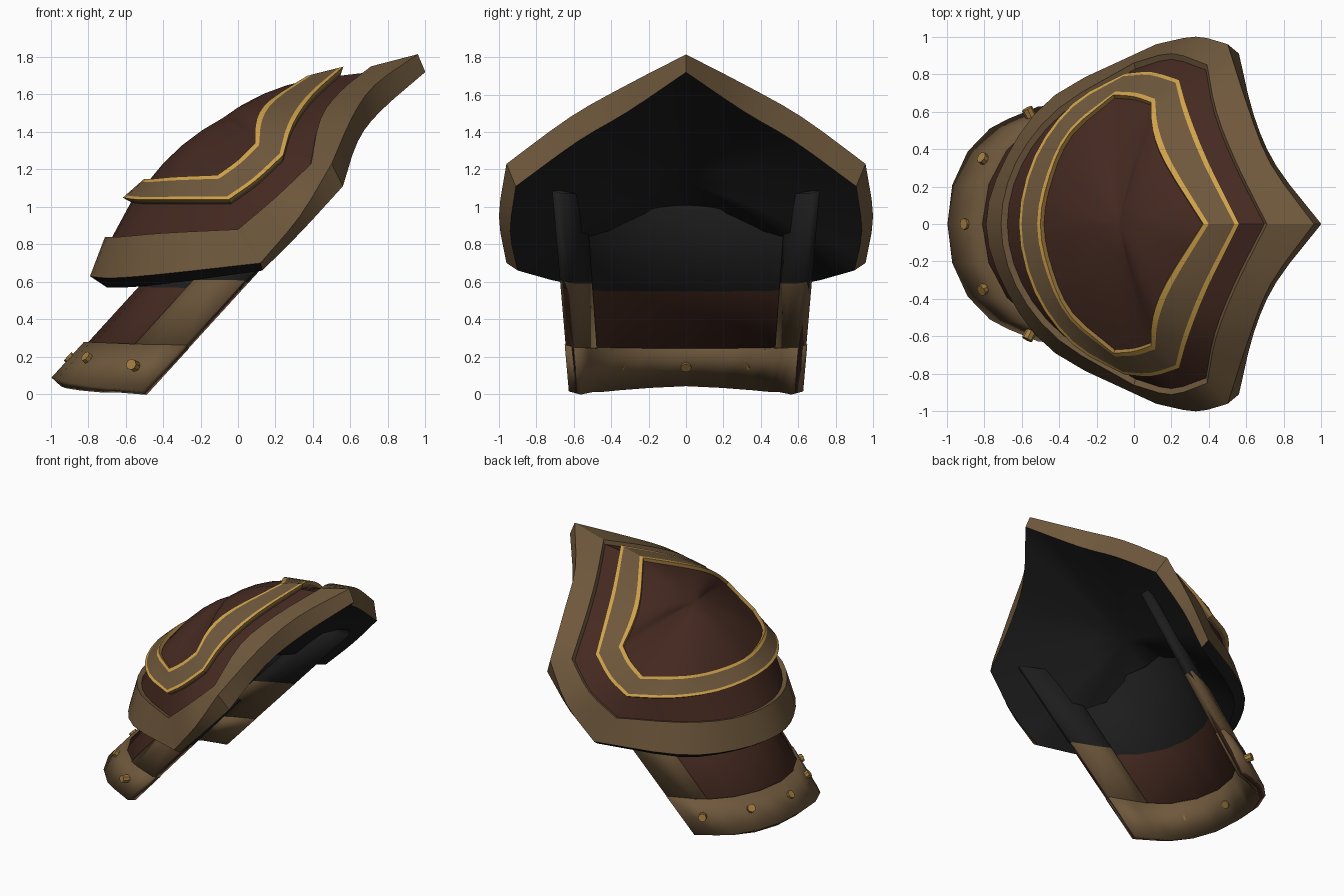
import bpy, bmesh, math
from mathutils import Vector as V

if "Cube" in bpy.data.objects:
    bpy.data.objects.remove(bpy.data.objects["Cube"])


def material(name, rgb):
    m = bpy.data.materials.new(name)
    m.diffuse_color = (*rgb, 1)
    m.use_nodes = True
    m.node_tree.nodes["Principled BSDF"].inputs["Base Color"].default_value = m.diffuse_color
    return m


BROWN = material("brown_leather", (0.158, 0.097, 0.045))
RUST = material("red_brown_leather", (0.060, 0.023, 0.015))
DARK = material("dark_lining", (0.012, 0.012, 0.012))
GOLD = material("bright_gold", (0.62, 0.36, 0.07))
BRONZE = material("dull_gold", (0.36, 0.20, 0.05))


def make(name, bm, mats, solid=0, angle=28):
    bmesh.ops.remove_doubles(bm, verts=bm.verts, dist=1e-4)
    bmesh.ops.recalc_face_normals(bm, faces=bm.faces)
    me = bpy.data.meshes.new(name)
    bm.to_mesh(me)
    bm.free()
    for m in mats:
        me.materials.append(m)
    ob = bpy.data.objects.new(name, me)
    bpy.context.collection.objects.link(ob)
    if solid:
        mod = ob.modifiers.new("thickness", 'SOLIDIFY')
        mod.thickness, mod.offset = solid, 0
    bpy.ops.object.select_all(action='DESELECT')
    ob.select_set(True)
    bpy.context.view_layer.objects.active = ob
    bpy.ops.object.shade_smooth_by_angle(angle=math.radians(angle))
    return ob


def flip(p):
    return V((p.x, -p.y, p.z))


def closed_loop(flat, n=3):
    """Half outline (neck centre -> hem centre) made smooth, then mirrored."""
    p = [V(flat[i:i + 3]) for i in range(0, len(flat), 3)]
    half = []
    for a, b in ((0, 3), (3, 5), (5, 8)):       # corners stay sharp at 3 and 5
        for i in range(a, b):
            p1, p2 = p[i], p[i + 1]
            p0 = p[i - 1] if i > a else 2 * p1 - p2
            p3 = p[i + 2] if i + 2 <= b else (flip(p[7]) if b == 8 else 2 * p2 - p1)
            for k in range(n):
                t = k / n
                half.append(0.5 * (2 * p1 + (p2 - p0) * t
                                   + (2 * p0 - 5 * p1 + 4 * p2 - p3) * t ** 2
                                   + (3 * p1 - p0 - 3 * p2 + p3) * t ** 3))
    half.append(p[8])
    return half + [flip(q) for q in half[-2:0:-1]]


CORE = V((0.2, 0, 0.6))


def out(loop, d):
    return [q + d * (q - CORE).normalized() for q in loop]


def mix(a, b, t):
    return [u.lerp(v, t) for u, v in zip(a, b)]


def loft(name, loops, mats, rule=None, tip=None):
    bm = bmesh.new()
    rows = [[bm.verts.new(q) for q in lp] for lp in loops]
    n = len(rows[0])
    for r, (a, b) in enumerate(zip(rows, rows[1:])):
        for i in range(n):
            j = (i + 1) % n
            f = bm.faces.new((a[i], a[j], b[j], b[i]))
            if rule:
                f.material_index = rule(r, f.calc_center_median())
    if tip:
        t = bm.verts.new(tip)
        for i in range(n):
            bm.faces.new((rows[-1][i], rows[-1][(i + 1) % n], t))
    return make(name, bm, mats)


# Outlines of the upper guard, from the outer edge to the crest
rim_in = closed_loop([1, 0, 1.72, .76, .31, 1.51, .64, .58, 1.35, .56, .91, 1.11, .34, .94, .87,
                      .13, .9, .66, -.38, .63, .59, -.6, .33, .57, -.7, 0, .57])
rim_out = closed_loop([.96, 0, 1.815, .73, .32, 1.65, .61, .62, 1.48, .5, .96, 1.23, .33, 1, .95,
                       .12, .96, .70, -.42, .69, .64, -.68, .36, .62, -.79, 0, .63])
rim_top = closed_loop([.71, 0, 1.75, .55, .32, 1.62, .44, .6, 1.47, .39, .85, 1.23, .2, .91, 1.05,
                       0, .86, .88, -.4, .62, .86, -.63, .33, .84, -.71, 0, .84])
trim_out = closed_loop([.55, 0, 1.71, .39, .32, 1.56, .29, .57, 1.41, .24, .74, 1.25, .1, .78, 1.12,
                        -.04, .77, 1.02, -.3, .62, 1.02, -.5, .35, 1.02, -.58, 0, 1.03])
trim_in = closed_loop([.37, 0, 1.70, .17, .32, 1.57, .1, .5, 1.47, .09, .65, 1.34, 0, .68, 1.25,
                       -.11, .69, 1.17, -.34, .49, 1.16, -.45, .26, 1.15, -.5, 0, 1.15])

# Broad rim; its underside along the hem is dark
loft("guard_rim", [rim_in, rim_out, rim_top, out(rim_top, -.04)], [BROWN, DARK],
     lambda r, c: int(r == 0 and c.x < .1 and c.z < .72))
loft("guard_base", [out(rim_top, -.035), out(trim_out, -.01)], [RUST])

# Raised trim with gold lines on both edges
top = out(trim_out, .04)
loft("crest_trim", [out(trim_out, -.02), out(trim_out, .015), top, mix(top, trim_in, .13),
                    mix(top, trim_in, .85), trim_in, out(trim_in, -.04)],
     [BROWN, GOLD, BRONZE], lambda r, c: (0, 2, 1, 0, 1, 2)[r])

# Domed crest panel
peak = V((-.08, 0, 1.475))
low = out(trim_in, -.025)
loft("crest_panel", [low] + [out(mix(low, [peak] * len(low), t), .12 * t * (1 - t))
                             for t in (.25, .5, .75)], [RUST], tip=peak)

# Shallow dark lining across the inside
mid = V((.08, 0, 1.13))
loft("guard_lining", [rim_in] + [out(mix(rim_in, [mid] * len(rim_in), t), .12 * t * (1 - t))
                                 for t in (.25, .5, .75)], [DARK], tip=mid)

# Lower arm plate: an arch swept up under the guard
half = [V(q) for q in ((-.97, 0, .065), (-.945, .2, .055), (-.865, .37, .04),
                       (-.75, .485, .025), (-.66, .53, .02), (-.5, .595, .005))]
arch = [flip(q) for q in half[:0:-1]] + half


def slide(p, z):
    s = (z - p.z) / .68
    return p + V((.62 * s, .1 * s * p.y, .68 * s))


def sweep(name, pts, heights, mats, solid, dark_above=9):
    bm = bmesh.new()
    rows = [[bm.verts.new(slide(p, p.z if z == 0 else z)) for p in pts] for z in heights]
    for a, b in zip(rows, rows[1:]):
        for i in range(len(pts) - 1):
            f = bm.faces.new((a[i], a[i + 1], b[i + 1], b[i]))
            f.material_index = int(f.calc_center_median().z > dark_above)
    make(name, bm, mats, solid, 35)


sweep("arm_plate", arch, [0, .56, 1.0], [RUST, DARK], .035, .57)
sweep("arm_plate_hem", arch, [0, .255], [BROWN], .07)
sweep("arm_plate_left_band", arch[:3], [.255, .6, 1.08], [BROWN, DARK], .06, .6)
sweep("arm_plate_right_band", arch[-3:], [.255, .6, 1.08], [BROWN, DARK], .06, .6)

# Flat rivets pass through the hem so they show on both sides
bm = bmesh.new()
for x, y, z, nrm in ((-.875, 0, .17, (-.74, 0, .67)),
                     (-.785, .335, .175, (-.65, .45, .6)), (-.785, -.335, .175, (-.65, -.45, .6)),
                     (-.55, .575, .15, (-.45, .88, .2)), (-.55, -.575, .15, (-.45, -.88, .2))):
    rot = V(nrm).to_track_quat('Z', 'Y').to_matrix().to_4x4()
    rot.translation = (x, y, z)
    bmesh.ops.create_cone(bm, cap_ends=True, segments=8, radius1=.03, radius2=.03,
                          depth=.095, matrix=rot)
make("hem_rivets", bm, [BRONZE])
